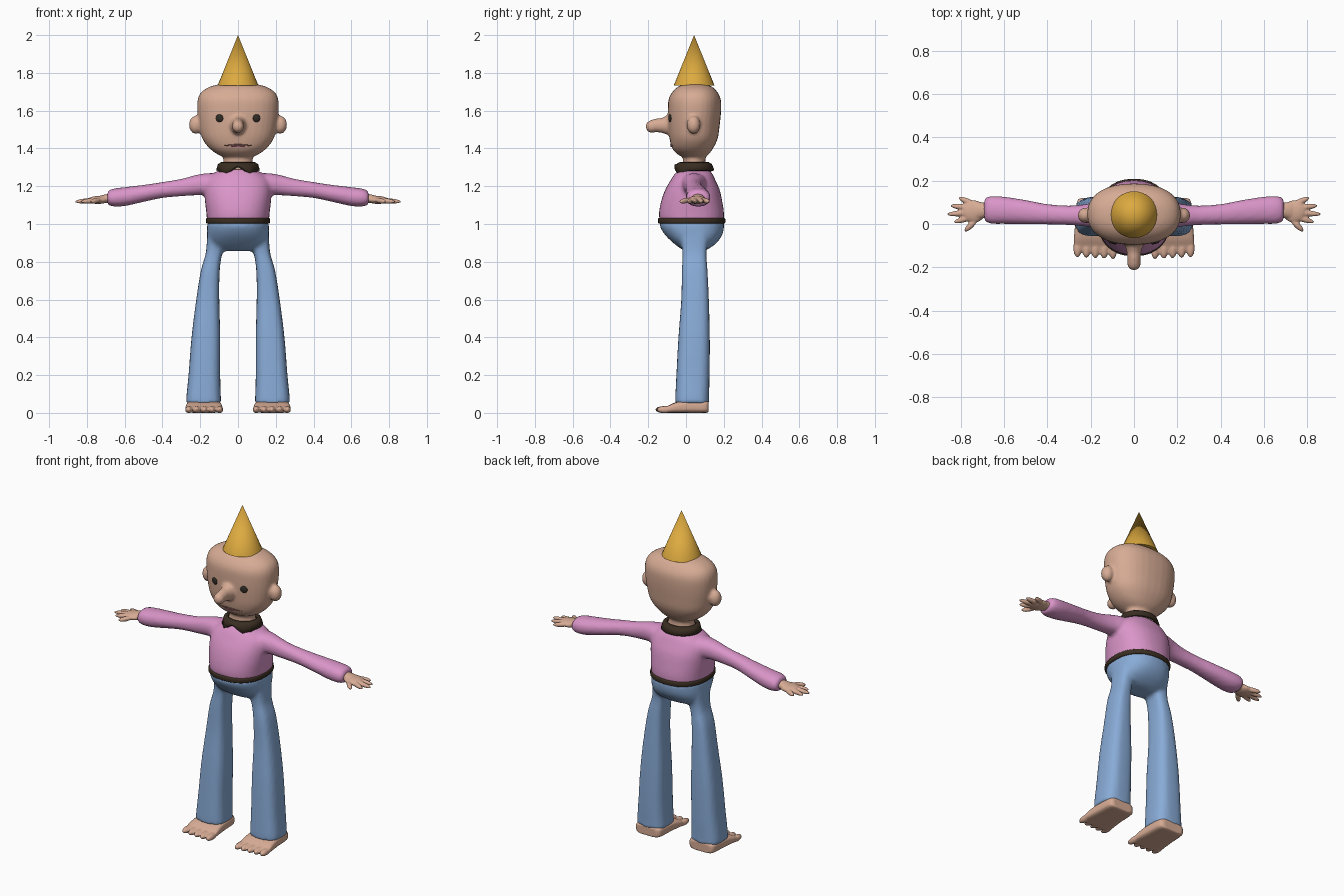
import bpy, bmesh, math
from mathutils import Matrix, Vector

cube = bpy.data.objects.get("Cube")
if cube:
    bpy.data.objects.remove(cube, do_unlink=True)


def material(name, r, g, b):
    m = bpy.data.materials.new(name)
    m.use_nodes = True
    m.diffuse_color = (r, g, b, 1)
    shader = next(n for n in m.node_tree.nodes if n.type == 'BSDF_PRINCIPLED')
    shader.inputs["Base Color"].default_value = (r, g, b, 1)
    shader.inputs["Roughness"].default_value = 0.7
    return m


SKIN = material("skin", .68, .41, .30)
PINK = material("pink_knit", .70, .30, .58)
BLUE = material("denim_blue", .25, .41, .68)
GOLD = material("gold", .72, .40, .05)
DARK = material("dark_brown", .042, .027, .016)
EYE = material("eye_black", .03, .026, .02)
LIP = material("lip_pink", .60, .20, .33)
LINE = material("mouth_brown", .22, .11, .08)


def spline(rings, steps=5):
    """Smoothly resample ring parameters."""
    out = []
    for i in range(len(rings) - 1):
        p0, p1, p2 = rings[max(i - 1, 0)], rings[i], rings[i + 1]
        p3 = rings[min(i + 2, len(rings) - 1)]
        for k in range(steps):
            u = k / steps
            out.append([b + .5 * u * (c - a + u * (2*a - 5*b + 4*c - d + u * (3*(b - c) + d - a)))
                        for a, b, c, d in zip(p0, p1, p2, p3)])
    return out + [list(rings[-1])]


def loft(bm, axis, rings, power=2.3, side=1, n=32):
    """Rings are (position on axis, two centre values, two radii)."""
    loops = []
    for t, cu, cv, ru, rv in spline(rings):
        loop = []
        for k in range(n):
            a = 2 * math.pi * k / n
            c, s = math.cos(a), math.sin(a)
            co = [cu + ru * math.copysign(abs(c) ** (2 / power), c),
                  cv + rv * math.copysign(abs(s) ** (2 / power), s)]
            co.insert(axis, t)
            co[0] *= side
            loop.append(bm.verts.new(co))
        loops.append(loop)
    for a, b in zip(loops, loops[1:]):
        for k in range(n):
            j = (k + 1) % n
            bm.faces.new((a[k], a[j], b[j], b[k]))
    bm.faces.new(loops[0])
    bm.faces.new(loops[-1])


def blob(bm, centre, size, rot=Matrix.Identity(4)):
    m = Matrix.Translation(centre) @ rot @ Matrix.Diagonal((*size, 1))
    bmesh.ops.create_uvsphere(bm, u_segments=20, v_segments=14, radius=1, matrix=m)


def digit(bm, a, b, r):
    """Long rounded finger or toe between two points."""
    a, b = Vector(a), Vector(b)
    rot = (b - a).to_track_quat('Z', 'Y').to_matrix().to_4x4()
    blob(bm, (a + b) / 2, (r, r, (b - a).length / 2), rot)


def finish(name, bm, mat, voxel=0, smooth=3):
    """Turn the shells into one object, fused softly when voxel is given."""
    bmesh.ops.recalc_face_normals(bm, faces=bm.faces)
    for f in bm.faces:
        f.smooth = len(f.verts) < 5
    me = bpy.data.meshes.new(name)
    bm.to_mesh(me)
    bm.free()
    me.materials.append(mat)
    ob = bpy.data.objects.new(name, me)
    bpy.context.scene.collection.objects.link(ob)
    if voxel:
        fuse = ob.modifiers.new("fuse", 'REMESH')
        fuse.mode = 'VOXEL'
        fuse.voxel_size = voxel
        fuse.use_smooth_shade = True
        soft = ob.modifiers.new("soften", 'SMOOTH')
        soft.factor = .5
        soft.iterations = smooth
    return ob


# Head with neck, ears and nose
bm = bmesh.new()
loft(bm, 2, [(1.352, 0, .045, .05, .035), (1.36, 0, .04, .09, .07), (1.395, 0, .035, .145, .105),
             (1.45, 0, .04, .188, .127), (1.52, 0, .042, .206, .136), (1.6, 0, .045, .215, .141),
             (1.66, 0, .046, .213, .138), (1.7, 0, .047, .192, .118), (1.73, 0, .048, .14, .085),
             (1.747, 0, .048, .06, .035)])
loft(bm, 2, [(1.25, 0, .043, .085, .07), (1.3, 0, .043, .083, .065), (1.34, 0, .043, .078, .059),
             (1.4, 0, .043, .09, .07)], 2)
for s in (1, -1):
    blob(bm, (s * .224, .04, 1.525), (.036, .036, .048))
blob(bm, (0, -.09, 1.523), (.042, .06, .05))
blob(bm, (0, -.13, 1.522), (.033, .085, .038))
blob(bm, (0, -.18, 1.516), (.032, .034, .034))
head = finish("head", bm, SKIN, .009)

# Eyes and mouth, resting on the face
bpy.context.view_layer.update()
face = head.evaluated_get(bpy.context.evaluated_depsgraph_get())


def on_face(x, z):
    hit, loc, normal, _ = face.ray_cast(Vector((x, -1, z)), Vector((0, 1, 0)))
    return (loc, normal) if hit else (Vector((x, -.075, z)), Vector((0, -1, 0)))


for s, label in ((1, "left"), (-1, "right")):
    loc, normal = on_face(s * .098, 1.56)
    bm = bmesh.new()
    blob(bm, loc, (.021, .021, .008), normal.to_track_quat('Z', 'Y').to_matrix().to_4x4())
    finish(label + "_eye", bm, EYE)


def mouth_part(name, half, z, droop, r, mat):
    cu = bpy.data.curves.new(name, 'CURVE')
    cu.dimensions = '3D'
    cu.bevel_depth = r
    cu.use_fill_caps = True
    sp = cu.splines.new('POLY')
    sp.points.add(10)
    for i, p in enumerate(sp.points):
        u = i / 5 - 1
        p.co = (*on_face(u * half, z - droop * u * u)[0], 1)
        p.radius = 1 - .6 * u * u
    cu.materials.append(mat)
    bpy.context.scene.collection.objects.link(bpy.data.objects.new(name, cu))


mouth_part("mouth_line", .075, 1.419, .004, .004, LINE)
mouth_part("lower_lip", .042, 1.412, 0, .005, LIP)

# Party hat
bm = bmesh.new()
bmesh.ops.create_cone(bm, cap_ends=True, segments=32, radius1=.108, radius2=0, depth=.267,
                      matrix=Matrix.Translation((0, .043, 1.8665)))
finish("cone_hat", bm, GOLD)

# Sweater: torso and both sleeves
bm = bmesh.new()
loft(bm, 2, [(1.012, 0, .03, .164, .17), (1.06, 0, .029, .168, .172), (1.12, 0, .03, .175, .162),
             (1.18, 0, .034, .178, .145), (1.23, 0, .037, .17, .12), (1.265, 0, .04, .135, .1),
             (1.29, 0, .042, .085, .078)])
for s in (1, -1):
    loft(bm, 0, [(.08, .042, 1.215, .07, .055), (.16, .042, 1.212, .065, .057),
                 (.22, .04, 1.206, .052, .054), (.3, .04, 1.193, .045, .046),
                 (.4, .045, 1.18, .047, .042), (.5, .055, 1.162, .056, .045),
                 (.6, .063, 1.145, .063, .05), (.66, .065, 1.14, .064, .047),
                 (.692, .066, 1.138, .052, .036)], 2.2, s)
finish("sweater", bm, PINK, .011, 4)

# Collar with two front points
bm = bmesh.new()
n, rows = 64, []
for k in range(n):
    t = 2 * math.pi * k / n
    front = abs(math.atan2(math.sin(t), math.cos(t)))
    drop = .022 * math.exp(-((front - .75) / .28) ** 2) - .025 * math.exp(-(front / .25) ** 2)
    row = []
    for a, b, z in ((.083, .07, 1.322), (.1, .088, 1.312), (.108, .1, 1.282 - drop)):
        row.append(bm.verts.new((a * math.sin(t), .043 - b * math.cos(t), z)))
    rows.append(row)
for k in range(n):
    a, b = rows[k], rows[(k + 1) % n]
    for i in range(2):
        bm.faces.new((a[i], b[i], b[i + 1], a[i + 1]))
collar = finish("collar", bm, DARK)
thick = collar.modifiers.new("thickness", 'SOLIDIFY')
thick.thickness = .016
thick.offset = 0

# Waistband
bm = bmesh.new()
loft(bm, 2, [(1.002, 0, .03, .164, .172), (1.008, 0, .03, .17, .178), (1.026, 0, .03, .17, .178),
             (1.032, 0, .03, .164, .172)])
finish("waistband", bm, DARK)

# Trousers: hips and both legs
bm = bmesh.new()
loft(bm, 2, [(1.012, 0, .03, .163, .172), (.98, 0, .033, .164, .168), (.94, 0, .041, .163, .15),
             (.9, 0, .047, .156, .115), (.87, 0, .047, .13, .075), (.857, 0, .047, .09, .045)])
for s in (1, -1):
    loft(bm, 2, [(.95, .105, .045, .058, .08), (.85, .126, .045, .044, .064),
                 (.75, .147, .046, .05, .068), (.6, .16, .048, .061, .073),
                 (.4, .17, .043, .076, .083), (.2, .178, .037, .084, .088),
                 (.09, .182, .033, .091, .089), (.05, .182, .033, .093, .089)], 3, s)
finish("trousers", bm, BLUE, .011, 4)

for s, label in ((1, "left"), (-1, "right")):
    # Hand: wrist, palm, four fingers and a thumb
    bm = bmesh.new()
    loft(bm, 0, [(.66, .064, 1.136, .036, .026), (.7, .063, 1.134, .036, .023),
                 (.73, .062, 1.13, .042, .02)], 2, s)
    blob(bm, (s * .74, .058, 1.127), (.056, .052, .021))
    for x, y in ((.864, .045), (.848, .085), (.81, .122), (.832, .008), (.782, -.034)):
        digit(bm, (s * .725, .06 + (y - .06) * .4, 1.128), (s * x, y, 1.118), .014)
    finish(label + "_hand", bm, SKIN, .005, 2)

    # Foot with five toes
    bm = bmesh.new()
    loft(bm, 1, [(.12, .182, .031, .062, .028), (.1, .18, .033, .084, .033),
                 (0, .18, .033, .092, .033), (-.06, .18, .027, .097, .027),
                 (-.1, .18, .018, .099, .018), (-.12, .18, .015, .097, .013)], 4, s)
    for i in range(5):
        x = s * (.097 + .041 * i)
        digit(bm, (x, -.07, .018), (x, -.163 + .002 * i, .017), .019)
    finish(label + "_foot", bm, SKIN, .006, 2)
